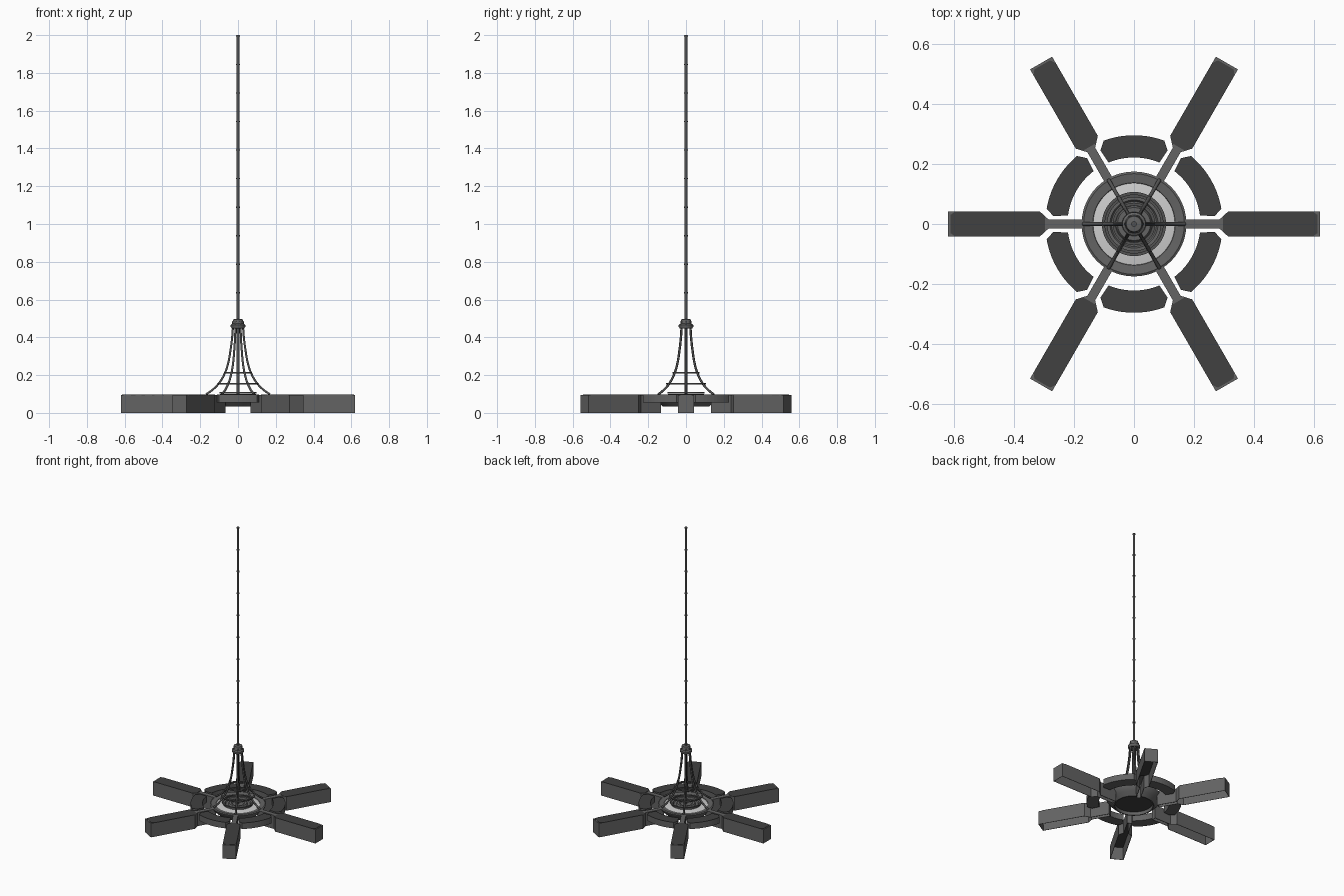
import bpy, bmesh, math
from mathutils import Matrix

if "Cube" in bpy.data.objects:
    bpy.data.objects.remove(bpy.data.objects["Cube"])


def mat(name, v):
    m = bpy.data.materials.new(name)
    m.diffuse_color = (v, v, v, 1)
    m.use_nodes = True
    m.node_tree.nodes["Principled BSDF"].inputs["Base Color"].default_value = m.diffuse_color
    return m


GREY = mat("iron_grey", 0.125)
DARK = mat("dark_panel", 0.052)
POLE = mat("dark_iron", 0.085)
PALE = mat("pale_glass", 0.62)


def finish(name, bm, material, smooth=False):
    bmesh.ops.recalc_face_normals(bm, faces=bm.faces[:])
    me = bpy.data.meshes.new(name)
    bm.to_mesh(me)
    bm.free()
    ob = bpy.data.objects.new(name, me)
    bpy.context.collection.objects.link(ob)
    me.materials.append(material)
    if smooth:
        bpy.ops.object.select_all(action='DESELECT')
        ob.select_set(True)
        bpy.context.view_layer.objects.active = ob
        bpy.ops.object.shade_smooth_by_angle(angle=math.radians(35))
    return ob


def prism(name, pts, z0, z1, material, angle, bottom=True):
    """Extrude a flat outline between two heights, turned about z."""
    bm = bmesh.new()
    lo = [bm.verts.new((x, y, z0)) for x, y in pts]
    hi = [bm.verts.new((x, y, z1)) for x, y in pts]
    n = len(pts)
    for i in range(n):
        j = (i + 1) % n
        bm.faces.new((lo[i], lo[j], hi[j], hi[i]))
    bm.faces.new(hi)
    if bottom:
        bm.faces.new(lo[::-1])
    bm.transform(Matrix.Rotation(angle, 4, 'Z'))
    return finish(name, bm, material)


def lathe(name, prof, material, steps=48, closed=False):
    bm = bmesh.new()
    vs = [bm.verts.new((r, 0, z)) for r, z in prof]
    es = [bm.edges.new((vs[i], vs[i + 1])) for i in range(len(vs) - 1)]
    if closed:
        es.append(bm.edges.new((vs[-1], vs[0])))
    bmesh.ops.spin(bm, geom=vs + es, cent=(0, 0, 0), axis=(0, 0, 1),
                   angle=2 * math.pi, steps=steps, use_duplicate=False)
    bmesh.ops.remove_doubles(bm, verts=bm.verts[:], dist=1e-5)
    return finish(name, bm, material, True)


def hoop(name, r, z, w, h, material):
    return lathe(name, [(r - w, z - h), (r + w, z - h), (r + w, z + h), (r - w, z + h)],
                 material, closed=True)


def mirrored(half):
    return half + [(x, -y) for x, y in reversed(half)]


# Six box arms: open-bottomed channel with a dark top panel
arm = mirrored([(0.16, 0.015), (0.285, 0.015), (0.315, 0.0425), (0.62, 0.0425)])
panel = mirrored([(0.297, 0.024), (0.317, 0.0425), (0.595, 0.0425), (0.613, 0.03)])
liner = mirrored([(0.287, 0.012), (0.317, 0.039), (0.616, 0.039)])
for i in range(6):
    a = i * math.pi / 3
    ob = prism(f"arm_channel_{i}", arm, 0.0, 0.094, GREY, a, bottom=False)
    s = ob.modifiers.new("wall", 'SOLIDIFY')
    s.thickness = 0.003
    s.offset = -1
    prism(f"arm_panel_{i}", panel, 0.093, 0.0965, DARK, a)
    prism(f"arm_liner_{i}", liner, 0.086, 0.09, DARK, a)

# Six curved segments between the arms
def polar(r, d):
    return (r * math.cos(math.radians(d)), r * math.sin(math.radians(d)))


seg = [polar(0.296, d) for d in range(-20, 21, 4)] + [polar(0.27, 24.5)]
seg += [polar(0.222, 22.5 - 4.5 * k) for k in range(11)] + [polar(0.27, -24.5)]
for i in range(6):
    a = math.radians(30 + 60 * i)
    prism(f"ring_segment_{i}", seg, 0.055, 0.094, GREY, a)
    prism(f"ring_segment_panel_{i}", seg, 0.094, 0.0965, DARK, a)

# Central bowl
lathe("bowl_shell", [(0.134, 0.084), (0.138, 0.092), (0.168, 0.096), (0.175, 0.092),
                     (0.172, 0.082), (0.15, 0.058), (0.125, 0.035), (0.118, 0.035),
                     (0.118, 0.06)], GREY)
lathe("bowl_base", [(0.0, 0.058), (0.119, 0.058)], DARK)
lathe("pale_band", [(0.137, 0.089), (0.11, 0.093), (0.085, 0.095)], PALE)
lathe("bowl_centre", [(0.094, 0.092), (0.094, 0.1), (0.08, 0.1), (0.075, 0.092),
                      (0.06, 0.092), (0.055, 0.1), (0.04, 0.1), (0.035, 0.092), (0, 0.092)], GREY)

# Cage hoops
for k, (r, z) in enumerate([(0.094, 0.106), (0.102, 0.155), (0.066, 0.213)]):
    hoop(f"cage_hoop_{k}", r, z, 0.005, 0.004, POLE)

# Six curved ribs
path = [(0.17, 0.098), (0.135, 0.122), (0.1, 0.158), (0.072, 0.205), (0.053, 0.26),
        (0.04, 0.33), (0.031, 0.40), (0.025, 0.485)]
for i in range(6):
    a = i * math.pi / 3
    cu = bpy.data.curves.new(f"cage_rib_{i}", 'CURVE')
    cu.dimensions = '3D'
    cu.bevel_depth = 0.0062
    cu.bevel_resolution = 1
    cu.resolution_u = 4
    cu.use_fill_caps = True
    sp = cu.splines.new('BEZIER')
    sp.bezier_points.add(len(path) - 1)
    for p, (r, z) in zip(sp.bezier_points, path):
        p.co = (r * math.cos(a), r * math.sin(a), z)
        p.handle_left_type = p.handle_right_type = 'AUTO'
    cu.materials.append(POLE)
    bpy.context.collection.objects.link(bpy.data.objects.new(f"cage_rib_{i}", cu))

# Collar at the top of the cage
lathe("cage_collar", [(0.02, 0.448), (0.034, 0.448), (0.039, 0.456), (0.039, 0.466),
                      (0.03, 0.472), (0.026, 0.495), (0.009, 0.498)], GREY, 24)

# Pole with thin joints
lathe("pole", [(0, 0.09), (0.0075, 0.09), (0.0075, 2.0), (0, 2.0)], POLE, 12)
for k in range(10):
    z = 1.995 - 0.151 * k
    lathe(f"pole_joint_{k}", [(0.007, z - 0.003), (0.0095, z - 0.003), (0.0095, z + 0.003),
                              (0.007, z + 0.003)], POLE, 12)
